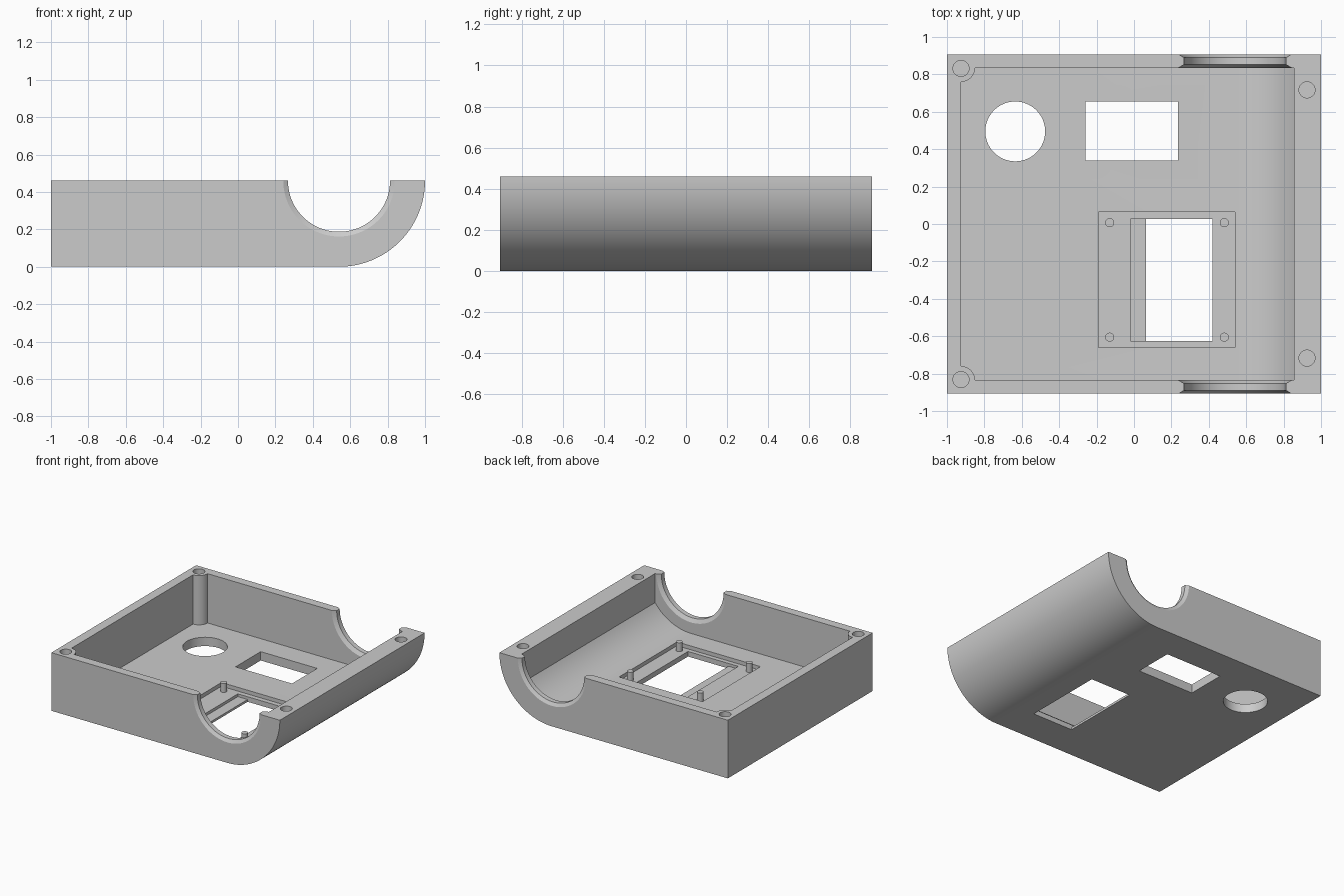
import bpy, bmesh, math

if "Cube" in bpy.data.objects:
    bpy.data.objects.remove(bpy.data.objects["Cube"])

grey = bpy.data.materials.new("plastic grey")
grey.diffuse_color = (0.6, 0.6, 0.6, 1)
grey.use_nodes = True
grey.node_tree.nodes["Principled BSDF"].inputs["Base Color"].default_value = grey.diffuse_color

CX, TOP, HALF_Y = 0.54, 0.46, 0.905   # arc centre, rim height, half depth
FLOOR, RECESS = 0.07, 0.04            # floor height, display recess height


def finish(name, bm):
    bmesh.ops.recalc_face_normals(bm, faces=bm.faces)
    mesh = bpy.data.meshes.new(name)
    bm.to_mesh(mesh)
    bm.free()
    mesh.materials.append(grey)
    ob = bpy.data.objects.new(name, mesh)
    bpy.context.collection.objects.link(ob)
    return ob


def extrude_y(name, profile, y0, y1):
    bm = bmesh.new()
    face = bm.faces.new([bm.verts.new((x, y0, z)) for x, z in profile])
    new = bmesh.ops.extrude_face_region(bm, geom=[face])["geom"]
    bmesh.ops.translate(bm, vec=(0, y1 - y0, 0),
                        verts=[v for v in new if isinstance(v, bmesh.types.BMVert)])
    return finish(name, bm)


def box(name, x0, x1, y0, y1, z0, z1):
    return extrude_y(name, [(x0, z0), (x1, z0), (x1, z1), (x0, z1)], y0, y1)


def cylinder(name, x, y, r, z0, z1, n=48):
    bm = bmesh.new()
    bmesh.ops.create_cone(bm, cap_ends=True, segments=n, radius1=r, radius2=r, depth=z1 - z0)
    bmesh.ops.translate(bm, vec=(x, y, (z0 + z1) / 2), verts=bm.verts)
    return finish(name, bm)


def lathe_y(name, profile, n=96):
    # rings around the y axis through the arc centre
    bm = bmesh.new()
    rings = [[bm.verts.new((CX + r * math.cos(2 * math.pi * (i + 0.5) / n), y,
                            TOP + r * math.sin(2 * math.pi * (i + 0.5) / n)))
              for i in range(n)] for y, r in profile]
    for a, b in zip(rings, rings[1:]):
        for i in range(n):
            j = (i + 1) % n
            bm.faces.new((a[i], a[j], b[j], b[i]))
    bm.faces.new(rings[0])
    bm.faces.new(rings[-1])
    return finish(name, bm)


def boolean(target, tool, operation="DIFFERENCE"):
    mod = target.modifiers.new("boolean", "BOOLEAN")
    mod.operation, mod.solver, mod.object = operation, "EXACT", tool
    bpy.context.view_layer.objects.active = target
    bpy.ops.object.modifier_apply(modifier=mod.name)
    bpy.data.objects.remove(tool)


def arc(r, a0, a1, n):
    return [(CX + r * math.cos(a0 + (a1 - a0) * i / n),
             TOP + r * math.sin(a0 + (a1 - a0) * i / n)) for i in range(n + 1)]


# outer body with one rounded lower edge
shell = extrude_y("case_shell", [(-1, TOP), (-1, 0)] + arc(TOP, -math.pi / 2, 0, 32),
                  -HALF_Y, HALF_Y)

# inner cavity, leaving round screw posts in the two left corners
r_in = TOP - FLOOR
cavity = extrude_y("cavity", [(-0.925, 0.6), (-0.925, FLOOR)]
                   + arc(r_in, -math.pi / 2, -math.acos(0.315 / r_in), 20)
                   + [(0.855, 0.6)], -0.835, 0.835)
for s in (-1, 1):
    boolean(cavity, cylinder("post", -0.925, s * 0.835, 0.075, -0.1, 0.8))
boolean(shell, cavity)

# half round notches with chamfered lips in both end walls
for s in (-1, 1):
    boolean(shell, lathe_y("notch", [(s * y, r) for y, r in (
        (0.915, 0.315), (0.89, 0.273), (0.852, 0.273), (0.835, 0.303), (0.81, 0.303))]))

# screw holes in the rim
for s in (-1, 1):
    boolean(shell, cylinder("left_hole", -0.925, s * 0.832, 0.043, 0.16, 0.6, 32))
    boolean(shell, cylinder("right_hole", 0.925, s * 0.717, 0.043, 0.36, 0.6, 32))

# round and rectangular floor openings
boolean(shell, cylinder("round_opening", -0.635, 0.495, 0.16, -0.1, 0.2, 64))
boolean(shell, box("square_opening", -0.26, 0.235, 0.34, 0.655, -0.1, 0.2))

# display recess, its side shelf and window
boolean(shell, box("recess", -0.19, 0.54, -0.66, 0.065, RECESS, 0.2))
boolean(shell, box("shelf", -0.02, 0.42, -0.625, 0.027, 0.018, 0.2))
boolean(shell, box("window", 0.065, 0.42, -0.625, 0.027, -0.1, 0.2))

# mounting pegs
parts = [shell]
for x in (-0.13, 0.483):
    for y in (-0.605, 0.007):
        parts.append(cylinder("mounting_peg", x, y, 0.024, RECESS - 0.01, 0.11, 24))

for ob in parts:
    bpy.ops.object.select_all(action="DESELECT")
    ob.select_set(True)
    bpy.context.view_layer.objects.active = ob
    bpy.ops.object.shade_smooth_by_angle(angle=math.radians(25))
